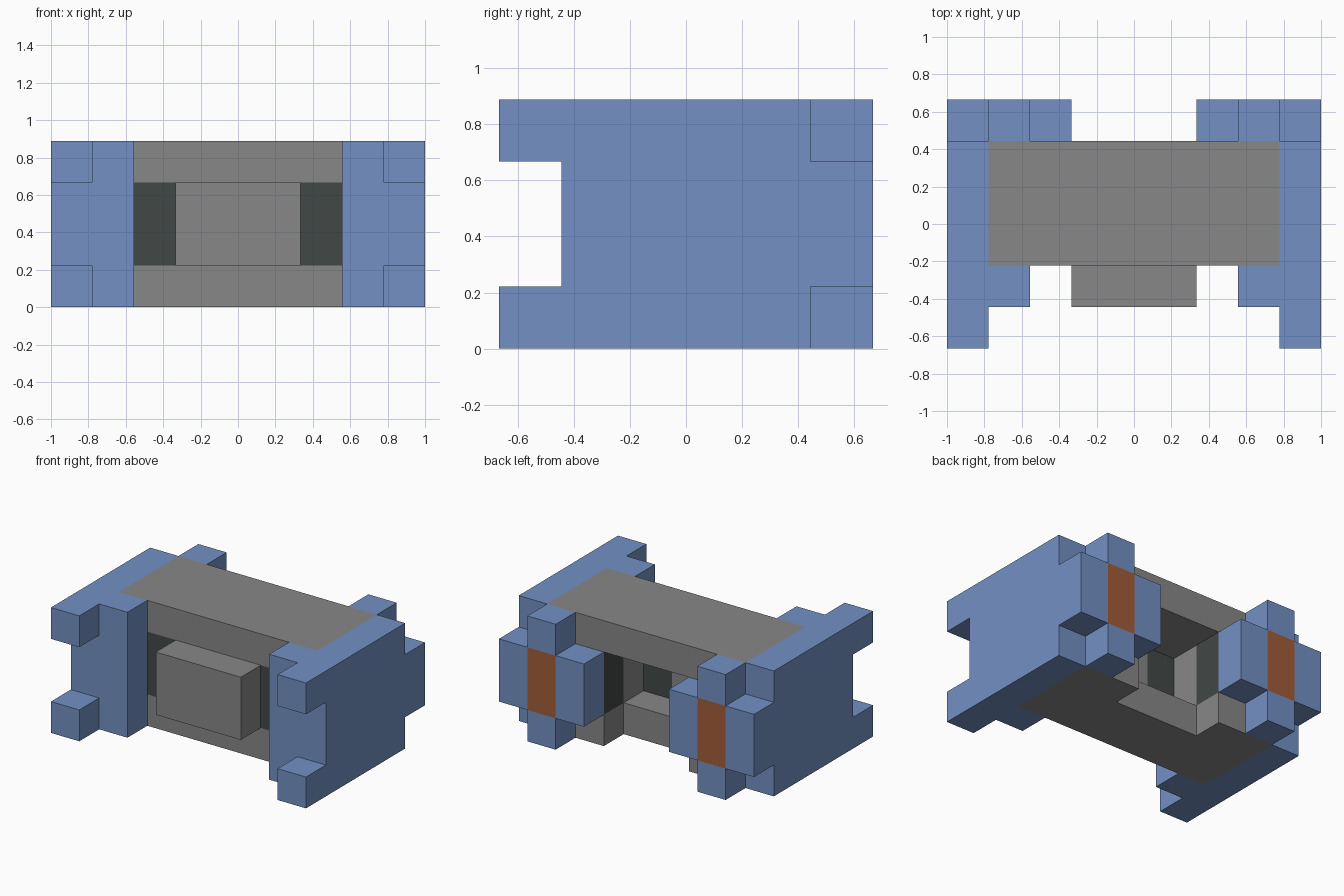
import bpy
import bmesh

U = 2 / 9  # one block of the modelling grid

if "Cube" in bpy.data.objects:
    bpy.data.objects.remove(bpy.data.objects["Cube"], do_unlink=True)


def material(name, rgb):
    m = bpy.data.materials.new(name)
    m.use_nodes = True
    m.diffuse_color = (*rgb, 1)
    m.node_tree.nodes["Principled BSDF"].inputs["Base Color"].default_value = (*rgb, 1)
    return m


BLUE = material("blue_paint", (0.17, 0.28, 0.55))
GREY = material("grey_metal", (0.245, 0.245, 0.245))
DARK = material("dark_glass", (0.054, 0.064, 0.061))
ORANGE = material("orange_glow", (0.36, 0.11, 0.04))


def prism(name, mat, points, axis, lo, hi):
    """Extrude a profile, in grid units, along the given axis (0 = x, 1 = y, 2 = z)."""
    def place(a, b, depth):
        c = [a, b]
        c.insert(axis, depth)
        return [v * U for v in c]

    bm = bmesh.new()
    face = bm.faces.new([bm.verts.new(place(a, b, lo)) for a, b in points])
    new = bmesh.ops.extrude_face_region(bm, geom=[face])["geom"]
    shift = [0, 0, 0]
    shift[axis] = (hi - lo) * U
    bmesh.ops.translate(bm, vec=shift, verts=[g for g in new if isinstance(g, bmesh.types.BMVert)])
    bmesh.ops.recalc_face_normals(bm, faces=bm.faces)
    mesh = bpy.data.meshes.new(name)
    bm.to_mesh(mesh)
    bm.free()
    mesh.materials.append(mat)
    obj = bpy.data.objects.new(name, mesh)
    bpy.context.collection.objects.link(obj)
    return obj


def box(name, mat, x, y, z):
    a, b = sorted(x)
    rect = [(a, y[0]), (b, y[0]), (b, y[1]), (a, y[1])]
    return prism(name, mat, rect, 2, *z)


# Central hull: roof, floor with a rear notch, front block and inner core
box("roof", GREY, (-3.5, 3.5), (-1, 2), (3, 4))
prism("floor", GREY, [(-3.5, -1), (3.5, -1), (3.5, 2), (1.5, 2), (1.5, 1),
                      (-1.5, 1), (-1.5, 2), (-3.5, 2)], 2, 0, 1)
box("front_block", GREY, (-1.5, 1.5), (-2, -1), (1, 3))
box("inner_core", GREY, (-0.5, 0.5), (-1, 0), (1, 3))

# C-shaped side wall with two forward prongs
wall = [(-3, 0), (2, 0), (2, 4), (-3, 4), (-3, 3), (-2, 3), (-2, 1), (-3, 1)]

for side, s in (("left", 1), ("right", -1)):
    prism(side + "_wall", BLUE, wall, 0, *sorted((3.5 * s, 4.5 * s)))
    box(side + "_front_post", BLUE, (2.5 * s, 3.5 * s), (-2, -1), (0, 4))

    # Dark panels facing front, rear and the notch, with a grey rib between
    box(side + "_front_window", DARK, (1.5 * s, 2.5 * s), (-1, 0), (1, 3))
    box(side + "_rear_window", DARK, (0.5 * s, 1.5 * s), (-1, 0), (1, 3))
    box(side + "_rib", GREY, (1.5 * s, 3.5 * s), (0, 1), (1, 3))
    box(side + "_notch_window", DARK, (1.5 * s, 2.5 * s), (1, 2), (1, 3))

    # Cross-shaped thruster with a glowing centre
    box(side + "_thruster_glow", ORANGE, (2.5 * s, 3.5 * s), (2, 3), (1, 3))
    box(side + "_thruster_outer_arm", BLUE, (3.5 * s, 4.5 * s), (2, 3), (1, 3))
    box(side + "_thruster_inner_arm", BLUE, (1.5 * s, 2.5 * s), (2, 3), (1, 3))
    box(side + "_thruster_top_arm", BLUE, (2.5 * s, 3.5 * s), (2, 3), (3, 4))
    box(side + "_thruster_bottom_arm", BLUE, (2.5 * s, 3.5 * s), (2, 3), (0, 1))
